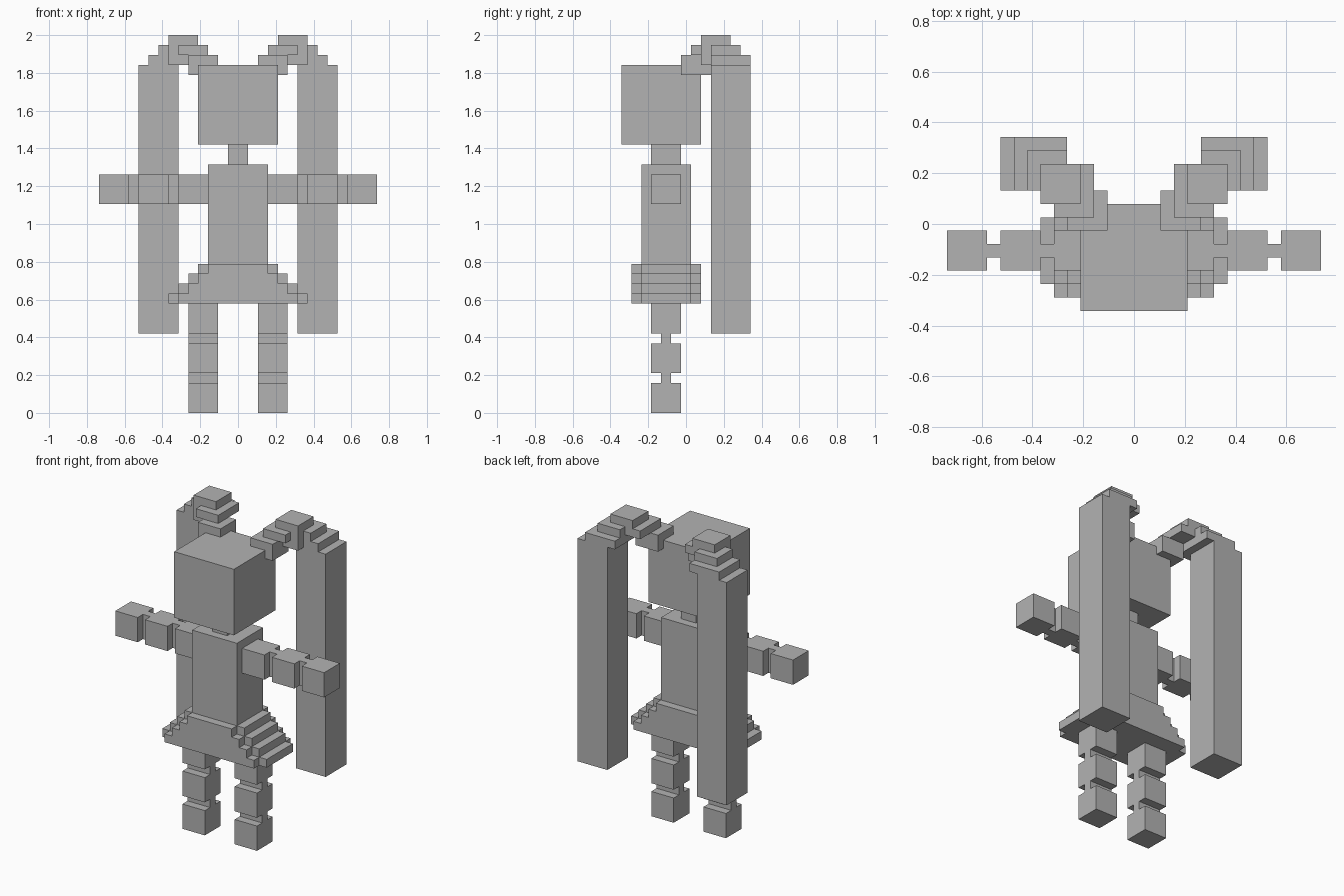
import bpy
import bmesh
from mathutils import Vector

cube = bpy.data.objects.get("Cube")
if cube:
    bpy.data.objects.remove(cube, do_unlink=True)

U = 1 / 19      # one block
MID = -2        # depth centre of body and limbs, in blocks

grey = bpy.data.materials.new("plain_grey")
grey.use_nodes = True
colour = (0.45, 0.45, 0.45, 1)
grey.diffuse_color = colour
grey.node_tree.nodes["Principled BSDF"].inputs["Base Color"].default_value = colour


def part(name, boxes, side=1):
    """Boxes as (x0, x1, y0, y1, z0, z1) in blocks; side -1 mirrors in x."""
    bm = bmesh.new()
    for x0, x1, y0, y1, z0, z1 in boxes:
        lo, hi = Vector((x0, y0, z0)), Vector((x1, y1, z1))
        verts = bmesh.ops.create_cube(bm, size=1)["verts"]
        for v in verts:
            p = (lo + hi) / 2 + v.co * (hi - lo)
            v.co = Vector((p.x * side, p.y, p.z)) * U
    bmesh.ops.recalc_face_normals(bm, faces=bm.faces)
    mesh = bpy.data.meshes.new(name)
    bm.to_mesh(mesh)
    bm.free()
    mesh.materials.append(grey)
    obj = bpy.data.objects.new(name, mesh)
    bpy.context.collection.objects.link(obj)


# Head, neck and torso
part("head", [(-4, 4, -6.5, 1.5, 27, 35)])
part("neck", [(-1, 1, MID - 1.5, MID + 1.5, 25, 27)])
part("torso", [(-3, 3, MID - 2.5, MID + 2.5, 15, 25)])

# Skirt: four narrowing layers with clipped corners
skirt = []
for i in range(4):
    w, z = 7 - i, 11 + i
    skirt.append((-w, w, MID - 2.5, MID + 2.5, z, z + 1))
    skirt.append((1 - w, w - 1, MID - 3.5, MID + 3.5, z, z + 1))
part("skirt", skirt)

for side, label in ((1, "left"), (-1, "right")):
    # Limbs: three blocks joined by thin hinge plates
    arm, leg = [], []
    for i in range(3):
        a, z = 3 + 4 * i, 4 * i
        arm.append((a, a + 3, MID - 1.5, MID + 1.5, 21, 24))
        leg.append((2, 5, MID - 1.5, MID + 1.5, z, z + 3))
        if i < 2:
            arm.append((a + 3, a + 4, MID - .5, MID + .5, 21, 24))
            leg.append((2, 5, MID - .5, MID + .5, z + 3, z + 4))
    part(label + "_arm", arm, side)
    part(label + "_leg", leg, side)

    # Ponytail: stepped arch from the head into a long hanging block
    part(label + "_ponytail_arch", [
        (2, 5, -.5, 2.5, 34, 36),
        (5, 7, 1.5, 2.5, 35, 36),
        (3, 6, .5, 1.5, 36, 37),
        (3, 7, 1.5, 4.5, 36, 37),
        (4, 7, 1.5, 4.5, 37, 38),
        (5, 8, 2.5, 5.5, 36, 37),
        (5, 9, 2.5, 6.5, 35, 36),
    ], side)
    part(label + "_ponytail", [(6, 10, 2.5, 6.5, 8, 35)], side)
